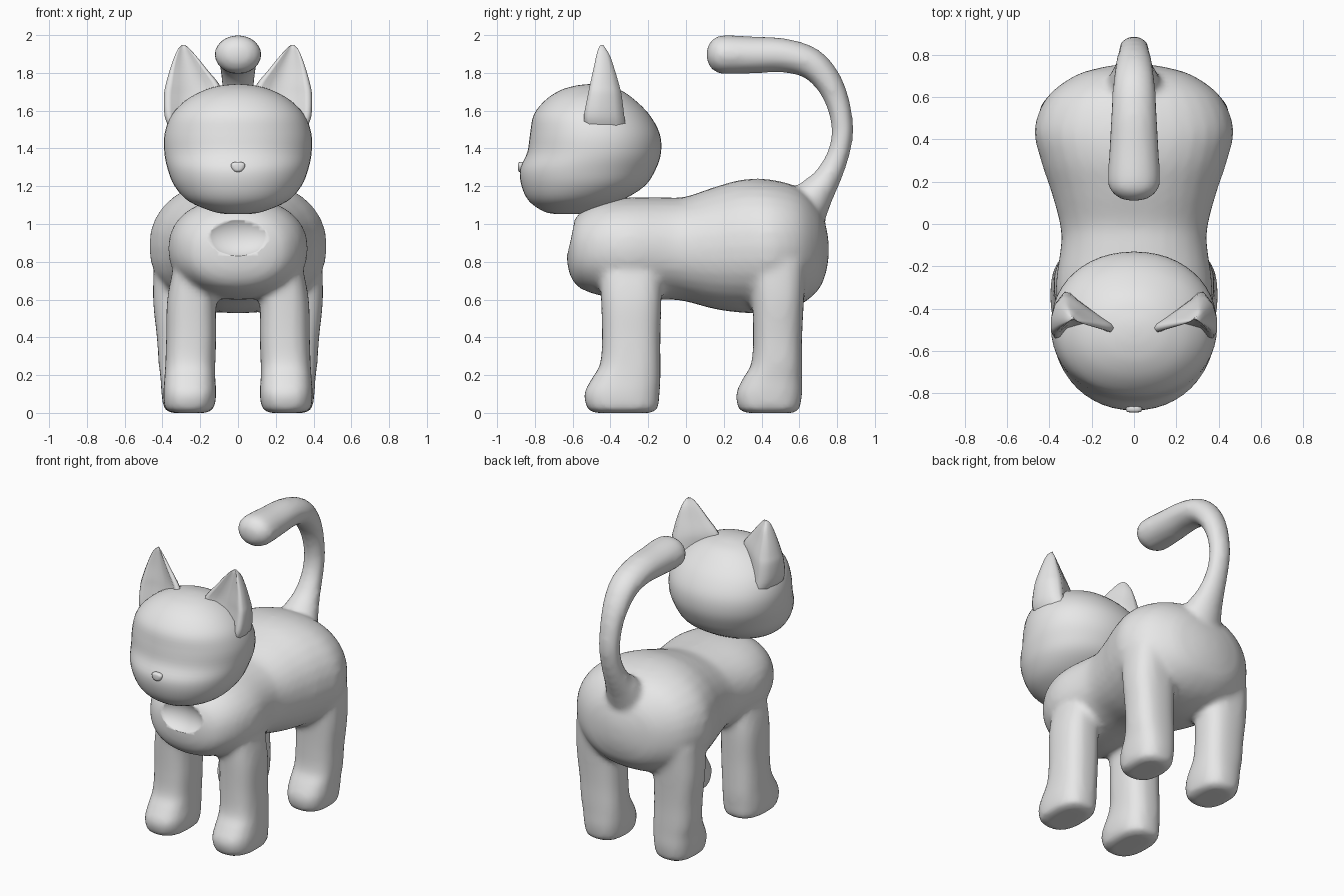
import bpy, bmesh
from math import sin, cos, pi
from mathutils import Vector

if "Cube" in bpy.data.objects:
    bpy.data.objects.remove(bpy.data.objects["Cube"], do_unlink=True)

grey = bpy.data.materials.new("plain grey")
grey.use_nodes = True
COLOUR = (0.8, 0.8, 0.8, 1)
grey.diffuse_color = COLOUR
grey.node_tree.nodes["Principled BSDF"].inputs["Base Color"].default_value = COLOUR


def refine(rows, steps=4):
    """Smoothly interpolate a list of station rows."""
    out = []
    for i in range(len(rows) - 1):
        p, q = rows[i], rows[i + 1]
        before, after = rows[max(i - 1, 0)], rows[min(i + 2, len(rows) - 1)]
        for s in range(steps):
            t = s / steps
            out.append([b + t / 2 * (c - a + t * (2 * a - 5 * b + 4 * c - d + t * (3 * (b - c) + d - a)))
                        for a, b, c, d in zip(before, p, q, after)])
    return out + [list(rows[-1])]


def oval(power=2.0, count=32):
    """Unit superellipse as a list of (u, v)."""
    def bend(w):
        return abs(w) ** (2 / power) * (1 if w >= 0 else -1)
    return [(bend(cos(2 * pi * i / count)), bend(sin(2 * pi * i / count))) for i in range(count)]


def loft(bm, rings):
    """Skin closed rings and cap both ends."""
    loops = [[bm.verts.new(p) for p in ring] for ring in rings]
    for a, b in zip(loops, loops[1:]):
        for i in range(len(a)):
            j = (i + 1) % len(a)
            bm.faces.new((a[i], a[j], b[j], b[i]))
    bm.faces.new(loops[0])
    bm.faces.new(loops[-1])


def finish(bm, name):
    bmesh.ops.recalc_face_normals(bm, faces=bm.faces)
    mesh = bpy.data.meshes.new(name)
    bm.to_mesh(mesh)
    bm.free()
    for face in mesh.polygons:
        face.use_smooth = True
    mesh.materials.append(grey)
    obj = bpy.data.objects.new(name, mesh)
    bpy.context.collection.objects.link(obj)
    return obj


def ellipsoid(name, centre, size):
    bm = bmesh.new()
    bmesh.ops.create_uvsphere(bm, u_segments=32, v_segments=20, radius=1)
    bmesh.ops.scale(bm, vec=size, verts=bm.verts)
    bmesh.ops.translate(bm, vec=centre, verts=bm.verts)
    return finish(bm, name)


body = bmesh.new()

# Torso: y, half width, bottom, top
torso = [(-.63, .06, .8, .9), (-.61, .18, .72, .98), (-.56, .27, .66, 1.06), (-.45, .34, .62, 1.12),
         (-.3, .37, .6, 1.14), (-.1, .345, .6, 1.14), (0, .35, .59, 1.145), (.15, .39, .55, 1.195),
         (.3, .44, .53, 1.235), (.45, .47, .53, 1.235), (.6, .41, .57, 1.19), (.7, .28, .65, 1.09),
         (.74, .15, .74, .99), (.755, .05, .82, .91)]
loft(body, [[(w * u, y, (lo + hi) / 2 + (hi - lo) / 2 * v) for u, v in oval(2.2)]
            for y, w, lo, hi in refine(torso)])

# Legs: z, inner x, outer x, front y, back y
front_leg = [(0, .17, .34, -.48, -.19), (.02, .13, .385, -.52, -.15), (.1, .115, .395, -.54, -.14),
             (.18, .12, .39, -.5, -.135), (.26, .12, .385, -.455, -.135), (.4, .115, .38, -.445, -.135),
             (.6, .115, .375, -.45, -.13), (.78, .1, .34, -.46, -.13)]
back_leg = [(0, .18, .35, .32, .57), (.02, .14, .39, .28, .6), (.1, .125, .405, .265, .615),
            (.18, .125, .41, .3, .615), (.26, .13, .42, .345, .615), (.4, .135, .43, .355, .615),
            (.6, .13, .45, .35, .625), (.8, .1, .445, .33, .64)]
for leg in (front_leg, back_leg):
    for side in (1, -1):
        loft(body, [[(side * ((a + b) / 2 + (b - a) / 2 * u), (c + d) / 2 + (d - c) / 2 * v, z)
                     for u, v in oval(2.6)] for z, a, b, c, d in refine(leg)])

# Tail: y, z, radius
tail = [(.62, 1.05, .12), (.68, 1.15, .1), (.74, 1.23, .075), (.8, 1.35, .06), (.828, 1.48, .058),
        (.81, 1.62, .062), (.755, 1.75, .072), (.66, 1.85, .083), (.52, 1.892, .09), (.35, 1.895, .098),
        (.2, 1.897, .103), (.15, 1.897, .088), (.12, 1.897, .055), (.108, 1.897, .015)]
path = refine(tail)
rings = []
for i, (y, z, r) in enumerate(path):
    a, b = path[max(i - 1, 0)], path[min(i + 1, len(path) - 1)]
    along = Vector((0, b[0] - a[0], b[1] - a[1])).normalized()
    across = Vector((1, 0, 0)).cross(along)
    rings.append([Vector((1.2 * r * u, y, z)) + across * r * v for u, v in oval()])
loft(body, rings)

# Fuse the body parts softly
body_obj = finish(body, "body")
fuse = body_obj.modifiers.new("fuse", "REMESH")
fuse.mode = "VOXEL"
fuse.voxel_size = 0.02
fuse.use_smooth_shade = True
soften = body_obj.modifiers.new("soften", "SMOOTH")
soften.factor = 0.5
soften.iterations = 6

# Shallow oval hollow in the chest
cutter = ellipsoid("chest_hollow_cutter", (0, -.675, .945), (.2, .11, .125))
cutter.hide_render = True
cutter.hide_set(True)
hollow = body_obj.modifiers.new("hollow", "BOOLEAN")
hollow.operation = "DIFFERENCE"
hollow.object = cutter

# Head: z, half width, front y, back y
head = [(1.052, .05, -.68, -.58), (1.065, .13, -.75, -.5), (1.12, .26, -.83, -.35), (1.2, .335, -.87, -.22),
        (1.29, .372, -.878, -.16), (1.38, .39, -.84, -.132), (1.48, .388, -.825, -.14),
        (1.58, .35, -.805, -.195), (1.66, .27, -.74, -.275), (1.71, .175, -.66, -.35),
        (1.733, .09, -.58, -.43), (1.74, .02, -.52, -.48)]
bm = bmesh.new()
loft(bm, [[(w * u, (a + b) / 2 + (b - a) / 2 * v, z) for u, v in oval(2.1, 48)]
          for z, w, a, b in refine(head)])
finish(bm, "head")

# Ears: z, inner x, outer x, front y, back y, with a scooped front
section = [(0, .12), (.05, 0), (.13, .03), (.25, .2), (.5, .27), (.75, .2), (.87, .03), (.95, 0), (1, .12),
           (1, .4), (.94, .75), (.82, .97), (.7, .97), (.45, .7), (.2, .4), (.05, .24)]
ear = [(1.5, .1, .36, -.53, -.31), (1.57, .09, .388, -.54, -.32), (1.68, .085, .392, -.52, -.335),
       (1.74, .1, .382, -.508, -.35), (1.82, .165, .36, -.49, -.375), (1.89, .222, .335, -.475, -.4),
       (1.93, .258, .315, -.463, -.425), (1.947, .28, .297, -.452, -.437)]
bm = bmesh.new()
loft(bm, [[(a + (b - a) * u, c + (d - c) * v, z) for u, v in section] for z, a, b, c, d in refine(ear)])
ears = finish(bm, "ears")
ears.modifiers.new("mirror", "MIRROR")

# Nose: small rounded triangle
bm = bmesh.new()
loft(bm, [[(s * .036 * u * (1 + .25 * v), y, 1.302 + s * .027 * v) for u, v in oval(2.4, 24)]
          for y, s in ((-.85, 1), (-.88, 1), (-.887, .85), (-.89, .5))])
finish(bm, "nose")
